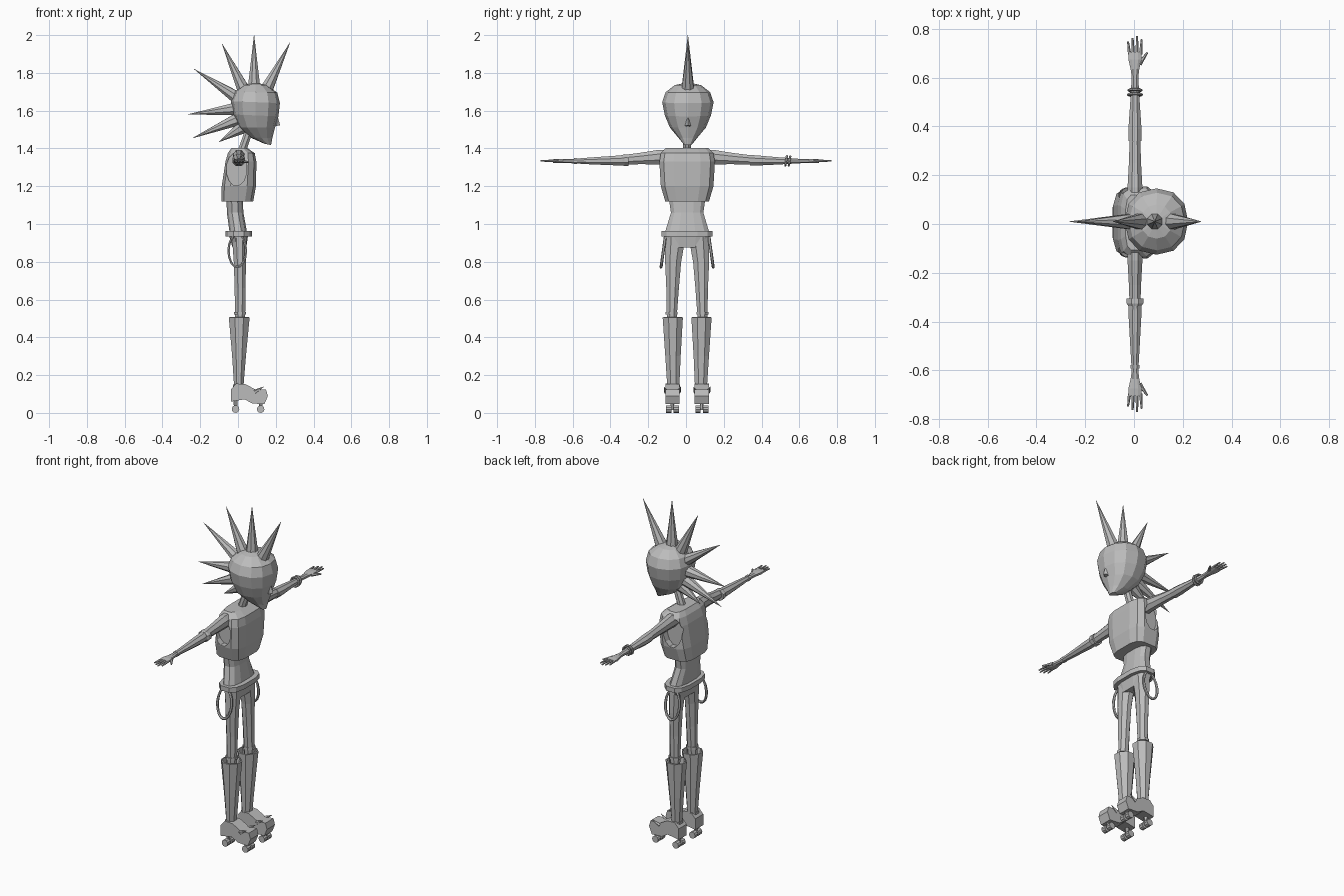
import bpy, bmesh, math
from mathutils import Vector

grey = bpy.data.materials.new("plain grey")
grey.diffuse_color = (0.5, 0.5, 0.5, 1)
YC = 0.006  # body midline


def finish(name, bm):
    bmesh.ops.recalc_face_normals(bm, faces=bm.faces)
    me = bpy.data.meshes.new(name)
    bm.to_mesh(me)
    bm.free()
    me.materials.append(grey)
    ob = bpy.data.objects.new(name, me)
    bpy.context.collection.objects.link(ob)
    return ob


def loft(name, secs, n=10, power=1.0, closed=False, turn=0.5):
    """Skin over rings of (centre, half axis u, half axis v)."""
    bm = bmesh.new()
    rings = []
    for c, u, v in secs:
        ring = []
        for i in range(n):
            a = 2 * math.pi * (i + turn) / n
            ca, sa = math.cos(a), math.sin(a)
            ca = math.copysign(abs(ca) ** power, ca)
            sa = math.copysign(abs(sa) ** power, sa)
            ring.append(bm.verts.new(Vector(c) + Vector(u) * ca + Vector(v) * sa))
        rings.append(ring)
    pairs = list(zip(rings, rings[1:])) + ([(rings[-1], rings[0])] if closed else [])
    for a, b in pairs:
        for i in range(n):
            j = (i + 1) % n
            bm.faces.new((a[i], a[j], b[j], b[i]))
    if not closed:
        bm.faces.new(rings[0])
        bm.faces.new(rings[-1])
    return finish(name, bm)


def sec(xb, zb, xf, zf, w, y=YC):
    """Ring from a back point to a front point with half width w."""
    return (((xb + xf) / 2, y, (zb + zf) / 2),
            ((xf - xb) / 2, 0, (zf - zb) / 2), (0, w, 0))


def flat(xb, xf, z, w, y=YC):
    return sec(xb, z, xf, z, w, y)


def limb(p, rx, rz):
    return (p, (rx, 0, 0), (0, 0, rz))


def rod(name, a, b, ra, rb, n=8):
    a, b = Vector(a), Vector(b)
    d = (b - a).normalized()
    u = d.orthogonal().normalized()
    v = d.cross(u)
    return loft(name, [(a, u * ra, v * ra), (b, u * rb, v * rb)], n)


def hoop(name, c, u, v, axis, r, n=16, m=6):
    """Closed elliptical tube."""
    secs = []
    for i in range(n):
        a = 2 * math.pi * i / n
        out = Vector(u) * math.cos(a) + Vector(v) * math.sin(a)
        secs.append((Vector(c) + out, out.normalized() * r, Vector(axis) * r))
    return loft(name, secs, m, closed=True)


def extrude(name, pts, y0, y1):
    bm = bmesh.new()
    a = [bm.verts.new((x, y0, z)) for x, z in pts]
    b = [bm.verts.new((x, y1, z)) for x, z in pts]
    bm.faces.new(a)
    bm.faces.new(b)
    for i in range(len(a)):
        j = (i + 1) % len(a)
        bm.faces.new((a[i], a[j], b[j], b[i]))
    return finish(name, bm)


# Head, nose and neck
HY = 0.01
loft("head", [sec(.14, 1.425, .175, 1.418, .022, HY), sec(.065, 1.458, .182, 1.455, .05, HY),
              sec(.005, 1.51, .196, 1.51, .095, HY), sec(-.028, 1.58, .214, 1.57, .122, HY),
              sec(-.038, 1.65, .222, 1.64, .136, HY), sec(-.02, 1.70, .208, 1.695, .118, HY),
              sec(.03, 1.735, .155, 1.735, .07, HY), sec(.08, 1.747, .10, 1.747, .015, HY)],
     12, .9, turn=0)
loft("nose", [sec(.185, 1.515, .223, 1.523, .016, HY), sec(.205, 1.565, .211, 1.565, .003, HY)], 4, turn=0)
rod("neck", (-.002, YC, 1.32), (.06, YC, 1.50), .024, .022)
hoop("collar_ring", (.008, YC, 1.345), (.034, 0, .006), (0, .034, 0), (-.17, 0, .98), .008, 10)

# Row of hair spikes: base x, base z, tip x, tip z
for bx, bz, tx, tz in [(.15, 1.71, .275, 1.96), (.085, 1.72, .085, 2.0), (.03, 1.71, -.085, 1.955),
                       (.0, 1.665, -.232, 1.82), (-.01, 1.61, -.265, 1.58),
                       (.0, 1.555, -.24, 1.455), (.02, 1.51, -.10, 1.435)]:
    rod("hair_spike", (bx, HY, bz), (tx, HY, tz), .036, .0008)

# Sleeveless top with cut armholes
vest = loft("vest", [flat(-.09, .082, 1.12, .118), flat(-.088, .097, 1.20, .142),
                     flat(-.068, .099, 1.33, .15), flat(-.055, .09, 1.375, .142),
                     flat(-.035, .05, 1.402, .115)], 12, .55)
for s in (-1, 1):
    hole = loft("armhole_cutter", [((-.008, YC + s * y, 1.29), (.055, 0, 0), (0, 0, .088))
                                   for y in (.105, .25)], 12)
    hole.hide_render = True
    hole.display_type = 'WIRE'
    cut = vest.modifiers.new("armhole", 'BOOLEAN')
    cut.object = hole
    cut.solver = 'EXACT'

# Waist, belt and hips
loft("waist", [flat(-.062, .025, 1.14, .10), flat(-.06, .03, 1.06, .088),
               flat(-.045, .05, .95, .122)], 12, .75)
loft("belt", [flat(-.067, .075, z, .138) for z in (.935, .963)], 12, .7)
loft("hips", [flat(-.05, .055, .945, .122), flat(-.03, .045, .875, .105)], 12, .7)

for s in (-1, 1):
    def y(v):
        return YC + s * v

    # Hanging side strap
    hoop("hip_strap", (-.004, y(.126), .858), (.046, 0, 0), (0, s * -.012, .086), (0, 1, 0), .008)
    # Trouser leg and knee band
    loft("leg", [flat(-.035, .05, .93, .058, y(.062)), flat(-.025, .045, .80, .046, y(.074)),
                 flat(-.02, .042, .66, .036, y(.077)), flat(-.018, .04, .48, .027, y(.082))], 8)
    loft("knee_band", [flat(-.024, .046, z, .034, y(.082)) for z in (.52, .535)], 8)
    # Open-topped tall boot
    loft("boot_shaft", [flat(-.022, .03, .13, .034, y(.073)), flat(-.034, .045, .30, .044, y(.075)),
                        flat(-.053, .066, .505, .058, y(.076)), flat(-.046, .059, .507, .051, y(.076)),
                        flat(-.035, .046, .44, .042, y(.076))], 8)
    loft("ankle_cuff", [flat(-.028, .036, z, .039, y(.075)) for z in (.125, .15)], 8)
    # Roller skate body, plate, trucks and wheels
    extrude("skate_shoe", [(-.037, .125), (-.037, .06), (.035, .072), (.075, .05), (.14, .046),
                           (.158, .09), (.148, .125), (.095, .122), (.04, .152), (-.01, .155)],
            y(.04), y(.115))
    for q in (-1, 1):
        rod("strap_point", (.09, y(.078 + q * .034), .112), (.135, y(.078 + q * .044), .138), .012, .001, 5)
    for x in (-.013, .12):
        rod("axle_post", (x, y(.078), .065), (x, y(.078), .02), .012, .008, 6)
        rod("axle", (x, y(.045), .02), (x, y(.111), .02), .006, .006, 6)
        for w in (.058, .098):
            rod("wheel", (x, y(w - .014), .02), (x, y(w + .014), .02), .02, .02, 10)

    # Arm in a straight sideways pose
    a = lambda d, rx, rz, z: limb((.004, s * d, z), rx, rz)
    loft("upper_arm", [a(.085, .034, .042, 1.355), a(.15, .033, .041, 1.354),
                       a(.25, .027, .032, 1.346), a(.36, .023, .026, 1.338)], 8)
    elbow = .335 if s < 0 else .36
    loft("forearm", [a(elbow - .02, .028, .03, 1.338), a(elbow + .03, .029, .028, 1.336),
                     a(.50, .021, .02, 1.334), a(.61, .014, .012, 1.333)], 8)
    if s < 0:  # elbow pad and wrist band on one arm
        loft("elbow_pad", [a(.305, .037, .033, 1.338), a(.325, .037, .034, 1.338),
                           a(.335, .03, .03, 1.338)], 8)
        loft("wrist_band", [a(d, .019, .017, 1.333) for d in (.578, .592)], 8)
    else:  # bracelets on the other arm
        for d, r in ((.53, .027), (.548, .025)):
            hoop("bracelet", (.004, d, 1.334), (r, 0, 0), (0, .004, r), (0, 1, 0), .006, 10)

    # Hand with fingers and thumb
    loft("palm", [a(.60, .014, .012, 1.333), a(.635, .019, .012, 1.333),
                  a(.675, .029, .012, 1.334), a(.705, .028, .008, 1.335)], 8, .8)
    for k, tip in enumerate((.748, .763, .77, .757)):
        x = -.018 + k * .015
        rod("finger", (x, s * .695, 1.335), (x * 1.25 - .002, s * tip, 1.334), .0072, .004, 6)
    rod("thumb", (.022, s * .655, 1.332), (.055, s * .703, 1.328), .01, .004, 6)
